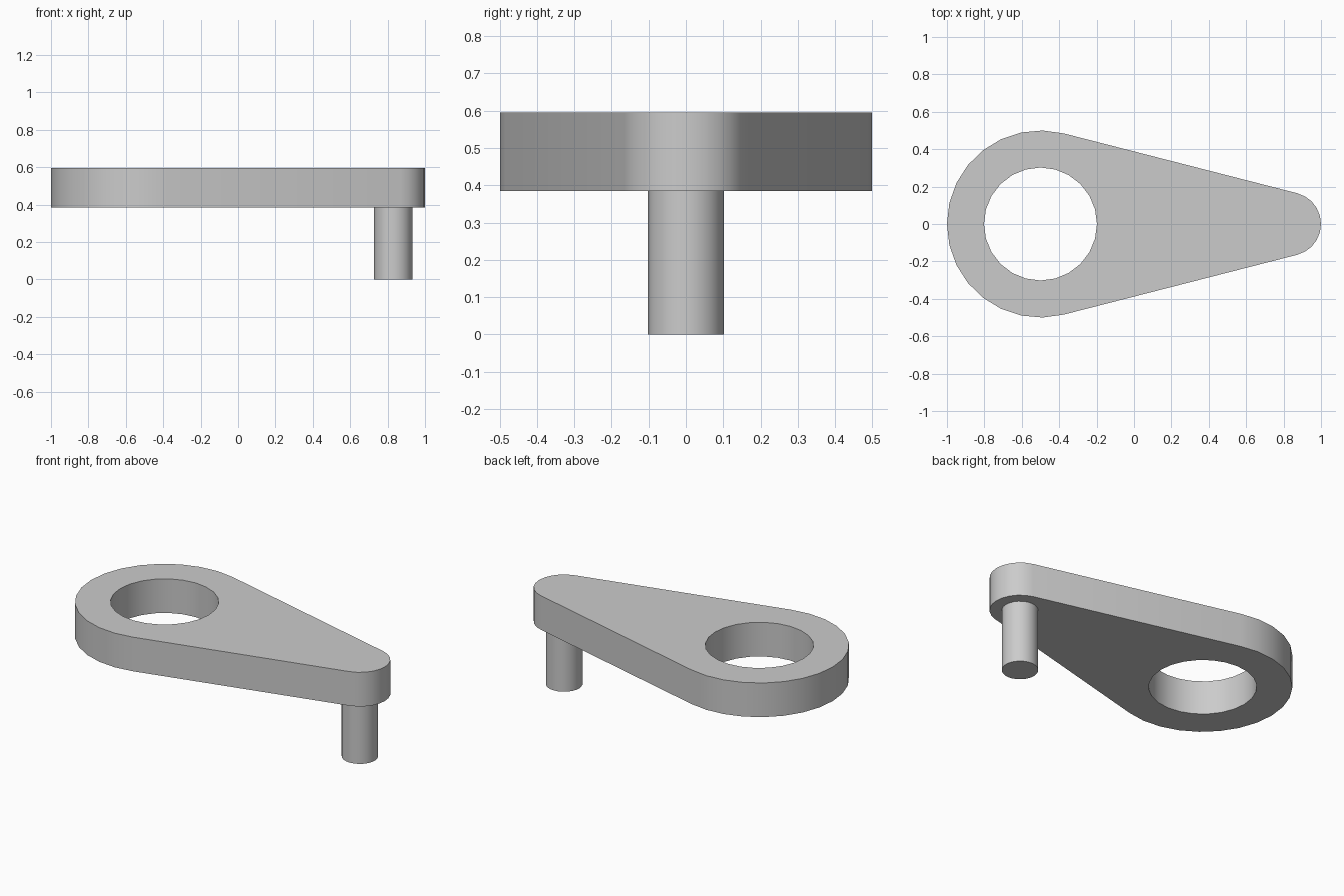
import bpy, bmesh, math

if "Cube" in bpy.data.objects:
    bpy.data.objects.remove(bpy.data.objects["Cube"], do_unlink=True)

BOTTOM, TOP = 0.385, 0.595
BIG_X, BIG_R = -0.5, 0.5
TIP_X, TIP_R = 0.83, 0.17
HOLE_R, PIN_R = 0.302, 0.102

grey = bpy.data.materials.new("light grey")
grey.use_nodes = True
colour = (0.6, 0.6, 0.6, 1)
grey.diffuse_color = colour
grey.node_tree.nodes["Principled BSDF"].inputs["Base Color"].default_value = colour


def arc(cx, r, start, end, steps):
    angles = [start + (end - start) * i / steps for i in range(steps + 1)]
    return [(cx + r * math.cos(a), r * math.sin(a)) for a in angles]


def extrude_profile(name, loops, z0, z1):
    """Fill the outline (minus any inner loops) and raise it into a solid."""
    bm = bmesh.new()
    edges = []
    for loop in loops:
        vs = [bm.verts.new((x, y, z0)) for x, y in loop]
        edges += [bm.edges.new((v, vs[i - 1])) for i, v in enumerate(vs)]
    bmesh.ops.triangle_fill(bm, edges=edges, use_beauty=True)
    result = bmesh.ops.extrude_face_region(bm, geom=bm.faces[:])
    top = [g for g in result["geom"] if isinstance(g, bmesh.types.BMVert)]
    bmesh.ops.translate(bm, verts=top, vec=(0, 0, z1 - z0))
    bmesh.ops.recalc_face_normals(bm, faces=bm.faces[:])
    mesh = bpy.data.meshes.new(name)
    bm.to_mesh(mesh)
    bm.free()
    mesh.materials.append(grey)
    obj = bpy.data.objects.new(name, mesh)
    bpy.context.collection.objects.link(obj)
    bpy.ops.object.select_all(action="DESELECT")
    obj.select_set(True)
    bpy.context.view_layer.objects.active = obj
    bpy.ops.object.shade_smooth_by_angle(angle=math.radians(35))
    return obj


# Teardrop arm: two arcs joined by tangent lines, with a round hole
tangent = math.acos((BIG_R - TIP_R) / (TIP_X - BIG_X))
outline = (arc(BIG_X, BIG_R, tangent, math.tau - tangent, 16)
           + arc(TIP_X, TIP_R, -tangent, tangent, 10))
hole = arc(BIG_X, HOLE_R, 0, math.tau, 24)[:-1]
extrude_profile("crank_arm", [outline, hole], BOTTOM, TOP)

# Pin hanging below the narrow end
pin = arc(TIP_X, PIN_R, 0, math.tau, 24)[:-1]
extrude_profile("pin", [pin], 0, BOTTOM)
